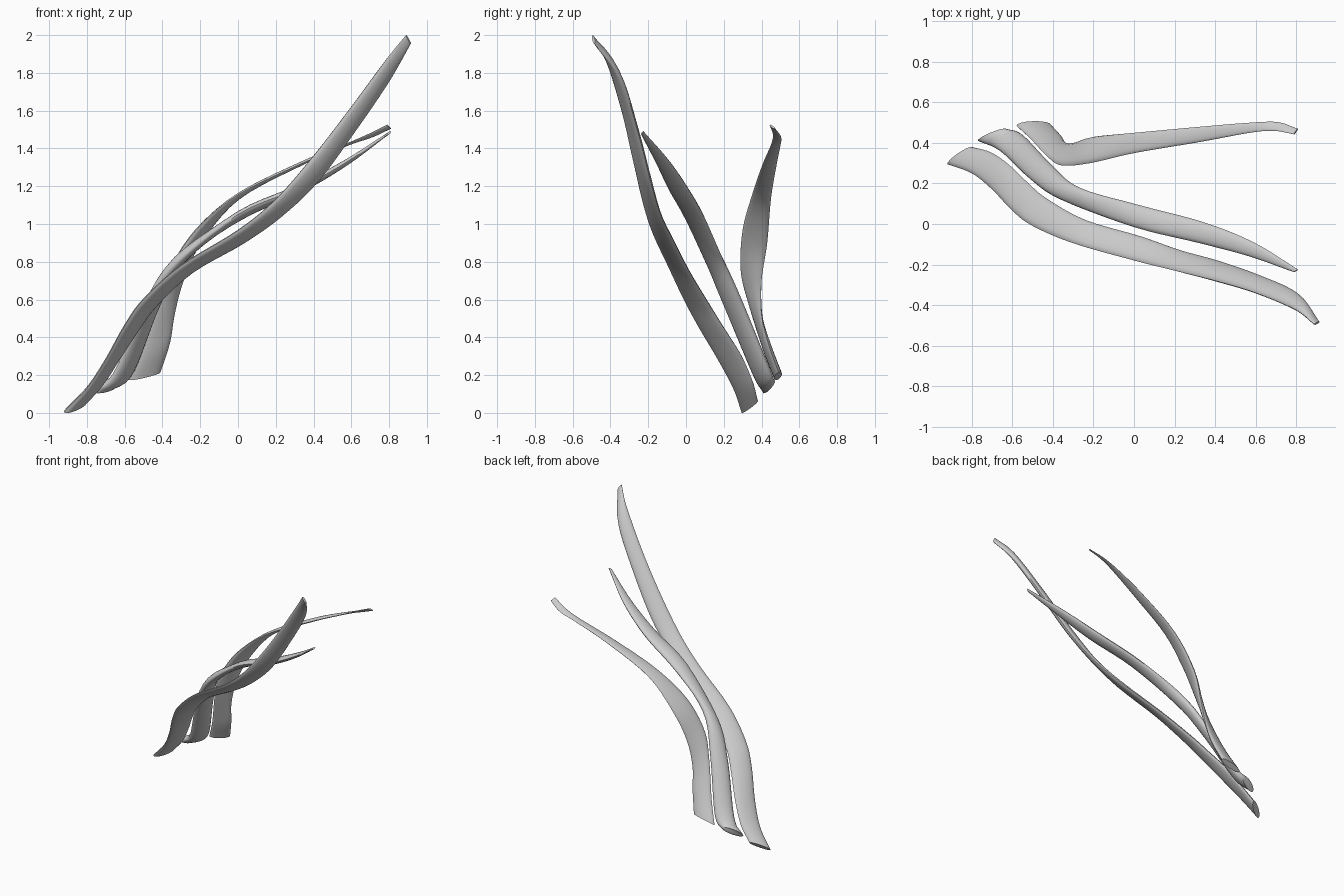
import bpy, bmesh, math
from mathutils import Vector

SIDES = 16
STEPS = 5


def smooth_rail(pts):
    # Catmull-Rom curve through the given points
    p = [Vector(q) for q in pts]
    p = [2 * p[0] - p[1]] + p + [2 * p[-1] - p[-2]]
    out = []
    for i in range(1, len(p) - 2):
        a, b, c, d = p[i - 1:i + 3]
        for s in range(STEPS):
            t = s / STEPS
            out.append(0.5 * (2 * b + (c - a) * t + (2 * a - 5 * b + 4 * c - d) * t * t
                              + (3 * b - a - 3 * c + d) * t ** 3))
    return out + [p[-2]]


def strand(name, pairs, ratio, max_thick=0.06):
    # Flattened tube between two edge rails
    r1 = smooth_rail([q[:3] for q in pairs])
    r2 = smooth_rail([q[3:] for q in pairs])
    mid = [(a + b) / 2 for a, b in zip(r1, r2)]
    bm = bmesh.new()
    rings = []
    for i, m in enumerate(mid):
        half = (r2[i] - r1[i]) / 2
        tan = mid[min(i + 1, len(mid) - 1)] - mid[max(i - 1, 0)]
        nor = tan.cross(half).normalized()
        h = min(ratio * half.length, max_thick / 2)
        rings.append([bm.verts.new(m + half * math.cos(a) + nor * h * math.sin(a))
                      for a in (2 * math.pi * k / SIDES for k in range(SIDES))])
    for lo, hi in zip(rings, rings[1:]):
        for k in range(SIDES):
            j = (k + 1) % SIDES
            bm.faces.new((lo[k], lo[j], hi[j], hi[k]))
    bm.faces.new(rings[0])
    bm.faces.new(rings[-1])
    bmesh.ops.recalc_face_normals(bm, faces=bm.faces)
    me = bpy.data.meshes.new(name)
    bm.to_mesh(me)
    bm.free()
    ob = bpy.data.objects.new(name, me)
    bpy.context.collection.objects.link(ob)
    bpy.ops.object.select_all(action='DESELECT')
    ob.select_set(True)
    bpy.context.view_layer.objects.active = ob
    bpy.ops.object.shade_smooth_by_angle(angle=math.radians(50))


# Each row: front edge x, y, z, then back edge x, y, z
strand("front_strand", [
    (-.92, .295, .003, -.80, .38, .06),
    (-.80, .25, .13, -.71, .355, .16),
    (-.70, .17, .28, -.62, .295, .30),
    (-.60, .065, .46, -.52, .20, .45),
    (-.50, -.01, .60, -.43, .125, .57),
    (-.30, -.095, .78, -.24, .02, .745),
    (.00, -.18, .965, .03, -.06, .90),
    (.20, -.23, 1.13, .23, -.13, 1.04),
    (.40, -.28, 1.36, .42, -.185, 1.22),
    (.60, -.34, 1.62, .62, -.255, 1.49),
    (.80, -.425, 1.89, .81, -.345, 1.77),
    (.89, -.495, 2.0, .915, -.485, 1.955)], 0.28)

strand("middle_strand", [
    (-.77, .41, .115, -.63, .47, .16),
    (-.66, .36, .20, -.55, .44, .23),
    (-.51, .22, .53, -.41, .295, .59),
    (-.36, .12, .76, -.27, .18, .85),
    (.00, -.015, 1.05, .02, .095, 1.04),
    (.325, -.095, 1.19, .34, .01, 1.19),
    (.57, -.16, 1.325, .59, -.09, 1.335),
    (.79, -.238, 1.475, .81, -.225, 1.49)], 0.42)

strand("back_strand", [
    (-.58, .485, .175, -.41, .49, .215),
    (-.51, .42, .33, -.36, .435, .37),
    (-.43, .335, .58, -.335, .40, .52),
    (-.36, .29, .76, -.29, .40, .70),
    (-.22, .30, .97, -.20, .43, .90),
    (.00, .35, 1.155, .00, .45, 1.135),
    (.325, .405, 1.315, .325, .48, 1.315),
    (.57, .45, 1.42, .57, .50, 1.415),
    (.69, .46, 1.475, .71, .503, 1.46),
    (.79, .443, 1.525, .81, .47, 1.505)], 0.28, 0.045)
